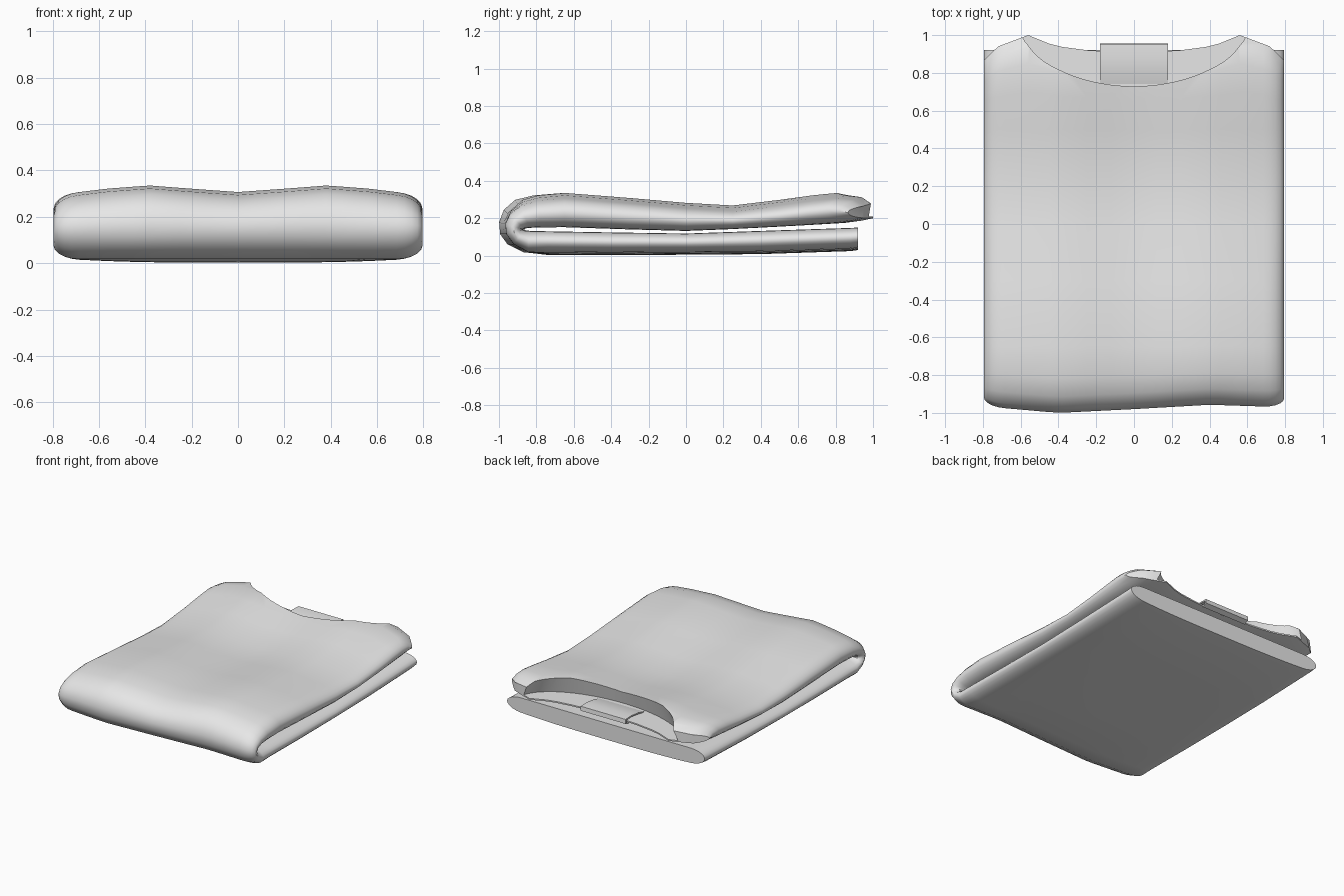
import bpy, bmesh, math

if "Cube" in bpy.data.objects:
    bpy.data.objects.remove(bpy.data.objects["Cube"])

cloth = bpy.data.materials.new("grey cloth")
cloth.diffuse_color = (0.8, 0.8, 0.8, 1)
cloth.use_nodes = True
cloth.node_tree.nodes["Principled BSDF"].inputs["Base Color"].default_value = cloth.diffuse_color


def make(name, bm):
    bmesh.ops.recalc_face_normals(bm, faces=bm.faces)
    me = bpy.data.meshes.new(name)
    bm.to_mesh(me)
    bm.free()
    me.materials.append(cloth)
    ob = bpy.data.objects.new(name, me)
    bpy.context.collection.objects.link(ob)
    return ob


def smooth(ob, angle=40):
    bpy.ops.object.select_all(action='DESELECT')
    ob.select_set(True)
    bpy.context.view_layer.objects.active = ob
    bpy.ops.object.shade_smooth_by_angle(angle=math.radians(angle))


def interp(x, pts):
    for (x0, y0), (x1, y1) in zip(pts, pts[1:]):
        if x <= x1:
            return y0 + (y1 - y0) * (x - x0) / (x1 - x0)
    return pts[-1][1]


# Folded cloth path: (outer y, outer z, inner y, inner z), bottom back -> front fold -> top back
PATH = [(.92, .03, .92, .15), (.88, .024, .88, .148), (.4, .008, .4, .132),
        (0, .005, 0, .118), (-.4, .002, -.4, .124), (-.74, .004, -.75, .13),
        (-.85, .018, -.84, .132), (-.93, .06, -.87, .134), (-.97, .115, -.88, .138),
        (-.975, .18, -.88, .142), (-.95, .245, -.87, .146), (-.89, .298, -.84, .149),
        (-.80, .322, -.78, .151), (-.65, .335, -.65, .152), (-.3, .308, -.3, .14),
        (0, .282, 0, .132), (.25, .268, .25, .142), (.5, .298, .5, .155),
        (.7, .322, .7, .166), (.85, .335, .85, .175), (.94, .325, .94, .187),
        (1.0, .295, 1.0, .20)]
BACK = [(0, .905), (.33, .925), (.45, .955), (.56, 1.0), (.72, .94), (.80, .86)]
WAVE = [(0, -.028), (.2, -.014), (.38, 0), (.55, -.012), (.7, -.03), (.8, -.035)]
FRONT = [(-.8, .01), (-.4, -.025), (0, -.005), (.4, .018), (.8, .005)]

# Cross-section: flat middle, rounded sides; t runs 1 (outer) to -1 (inner)
HW, R = .795, .11
flat = [-.685, -.56, -.45, -.38, -.25, -.12, 0, .12, .25, .38, .45, .56, .685]
arc = [math.pi / 2 - math.pi * i / 10 for i in range(1, 10)]
section = [(x, 1) for x in flat]
section += [(HW - R + R * math.cos(a), math.sin(a)) for a in arc]
section += [(x, -1) for x in reversed(flat)]
section += [(-HW + R - R * math.cos(a), -math.sin(a)) for a in arc]

bm = bmesh.new()
rings = []
for i, (oy, oz, iy, iz) in enumerate(PATH):
    ring = []
    for x, t in section:
        f = (t + 1) / 2
        y, z = iy + (oy - iy) * f, iz + (oz - iz) * f
        if i >= 9:                                   # gentle ripples on the upper layer
            z += interp(abs(x), WAVE) * f * min(1, (i - 8) / 3)
            if y > .5:                               # shoulders and back neckline
                y = .5 + (y - .5) * (interp(abs(x), BACK) - .5) / .5
        elif i < 6:                                  # underside lifts toward its sides
            z += .02 * f * (abs(x) / HW) ** 3
        if y < -.6:
            y += interp(x, FRONT) * min(1, (-.6 - y) / .3)
        ring.append(bm.verts.new((x, y, z)))
    rings.append(ring)
n = len(section)
for a, b in zip(rings, rings[1:]):
    for k in range(n):
        bm.faces.new((a[k], a[(k + 1) % n], b[(k + 1) % n], b[k]))
# End caps as strips between the outer and inner rows
for ring in (rings[0], rings[-1]):
    m = len(flat)
    for k in range(m - 1):
        o = 2 * m + len(arc) - 1
        bm.faces.new((ring[k], ring[k + 1], ring[o - k - 1], ring[o - k]))
    bm.faces.new(ring[m - 1:m + len(arc) + 1])
    bm.faces.new(ring[2 * m + len(arc) - 1:] + [ring[0]])
shirt = make("folded_shirt", bm)

# Neckline opening, slightly undercut, leaving the back panel as its floor
bm = bmesh.new()
bmesh.ops.create_cone(bm, cap_ends=True, segments=64, radius1=1.1, radius2=.9, depth=.24)
for v in bm.verts:
    v.co = (v.co.x * .57, 1.02 + v.co.y * .285, v.co.z + .33)
cutter = make("neck_cutter", bm)
cutter.hide_render = True
mod = shirt.modifiers.new("neckline", 'BOOLEAN')
mod.operation, mod.solver, mod.object = 'DIFFERENCE', 'EXACT', cutter
bpy.context.view_layer.objects.active = shirt
bpy.ops.object.modifier_apply(modifier="neckline")
bpy.data.objects.remove(cutter)
smooth(shirt)

# Neck label folded over the back neckline
bm = bmesh.new()
prof = [(.74, .212), (.80, .228), (.88, .238), (.952, .236), (.955, .205), (.92, .19),
        (.915, .198), (.94, .21), (.94, .226), (.88, .228), (.80, .218), (.74, .204)]
sides = [[bm.verts.new((x, y, z)) for y, z in prof] for x in (-.18, .18)]
for k in range(len(prof)):
    j = (k + 1) % len(prof)
    bm.faces.new((sides[0][k], sides[0][j], sides[1][j], sides[1][k]))
for s in sides:
    bm.faces.new(s)
smooth(make("neck_label", bm), 30)
